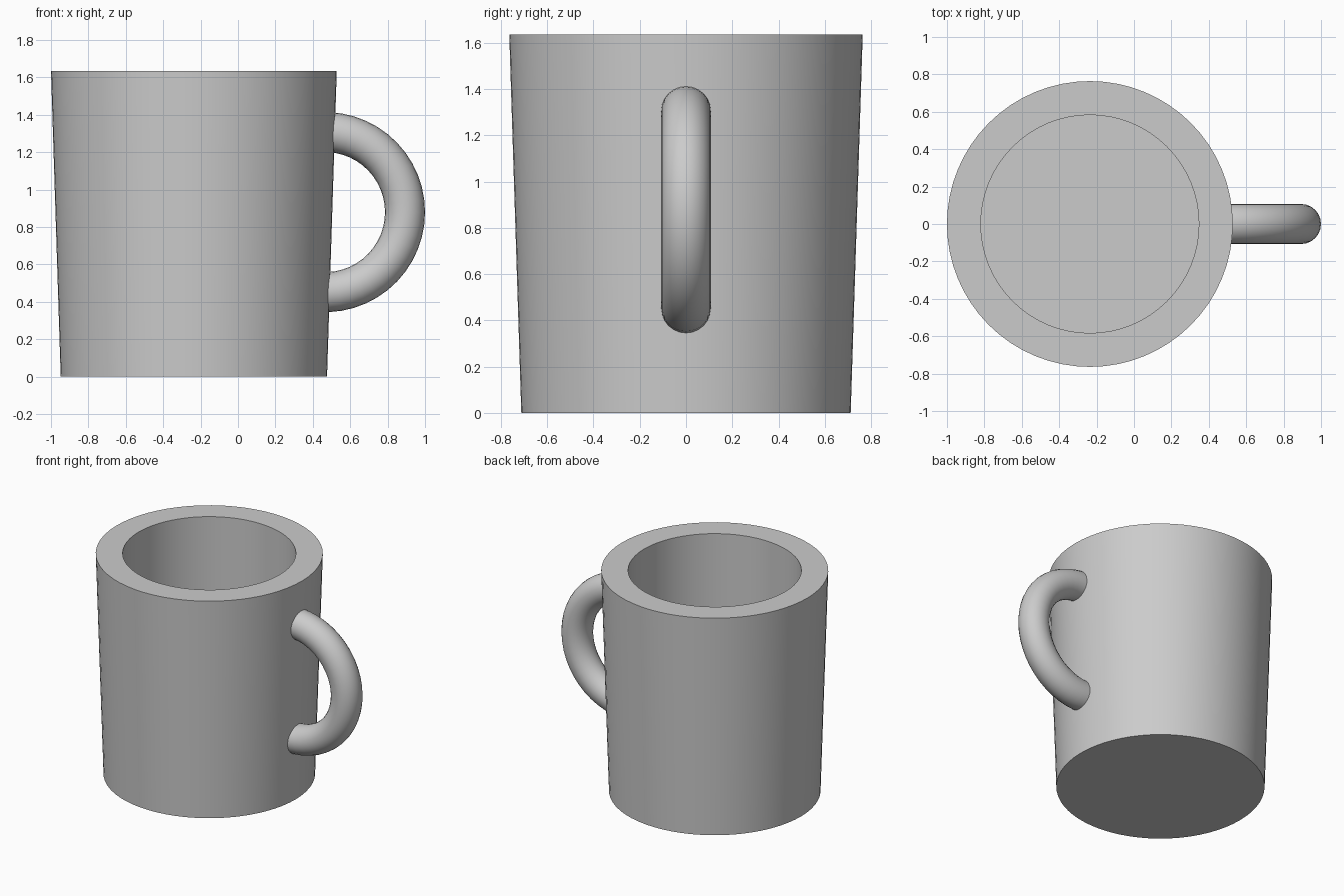
import bpy, bmesh
from math import radians, tau
from mathutils import Matrix, Vector

cube = bpy.data.objects.get("Cube")
if cube:
    bpy.data.objects.remove(cube, do_unlink=True)

# Single plain ceramic colour
ceramic = bpy.data.materials.new("grey ceramic")
ceramic.use_nodes = True
colour = (0.6, 0.6, 0.6, 1)
ceramic.diffuse_color = colour
ceramic.node_tree.nodes["Principled BSDF"].inputs["Base Color"].default_value = colour

CUP_X, HEIGHT = -0.236, 1.635
BASE_R, RIM_R, INNER_R, FLOOR_Z = 0.712, 0.764, 0.583, 0.18
HANDLE_CENTRE = Vector((0.465, 0, 0.88))
HANDLE_R, TUBE_R = 0.428, 0.107


def finish(bm, name):
    """Turn a bmesh into a smooth object with sharp edges kept."""
    bmesh.ops.recalc_face_normals(bm, faces=bm.faces)
    mesh = bpy.data.meshes.new(name)
    bm.to_mesh(mesh)
    bm.free()
    mesh.materials.append(ceramic)
    obj = bpy.data.objects.new(name, mesh)
    bpy.context.collection.objects.link(obj)
    bpy.ops.object.select_all(action="DESELECT")
    obj.select_set(True)
    bpy.context.view_layer.objects.active = obj
    bpy.ops.object.shade_smooth_by_angle(angle=radians(35))
    return obj


# Cup: tapered outer wall, flat thick rim and straight inner wall, turned round z
bm = bmesh.new()
profile = [(0, 0), (BASE_R, 0), (RIM_R, HEIGHT), (INNER_R, HEIGHT),
           (INNER_R, FLOOR_Z), (0, FLOOR_Z)]
verts = [bm.verts.new((r, 0, z)) for r, z in profile]
edges = [bm.edges.new(pair) for pair in zip(verts, verts[1:])]
bmesh.ops.spin(bm, geom=verts + edges, cent=(0, 0, 0), axis=(0, 0, 1),
               angle=tau, steps=64)
bmesh.ops.remove_doubles(bm, verts=bm.verts, dist=0.0005)
finish(bm, "cup").location.x = CUP_X

# Handle: round tube swept through a half ring, its ends buried in the wall
bm = bmesh.new()
start = Matrix.Rotation(radians(-95), 4, "Y") @ Matrix.Translation((HANDLE_R, 0, 0))
bmesh.ops.create_circle(bm, segments=24, radius=TUBE_R, matrix=start)
bmesh.ops.spin(bm, geom=bm.verts[:] + bm.edges[:], cent=(0, 0, 0),
               axis=(0, 1, 0), angle=radians(190), steps=26)
bmesh.ops.holes_fill(bm, edges=[e for e in bm.edges if e.is_boundary])
finish(bm, "handle").location = HANDLE_CENTRE
